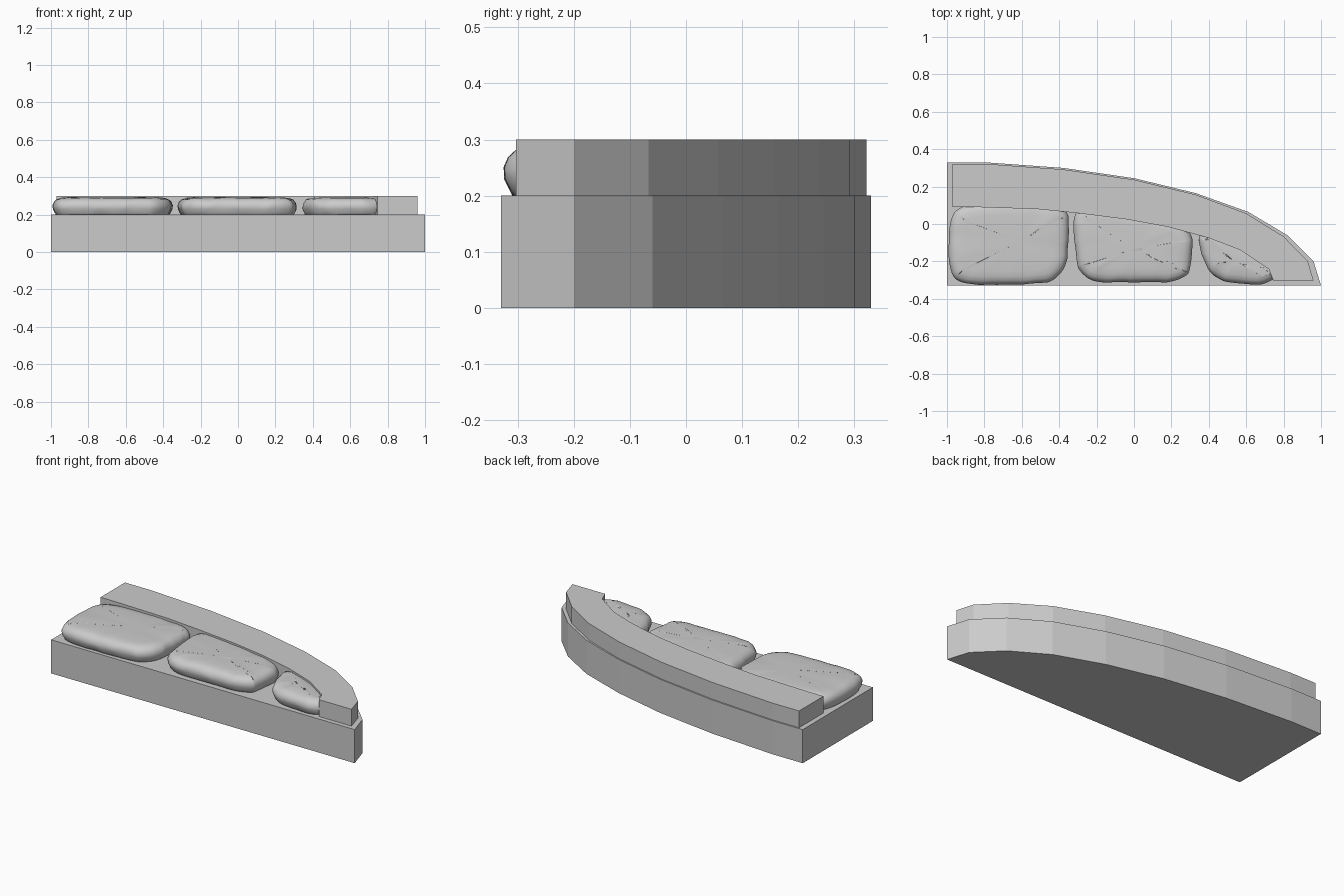
import bpy, bmesh, math
from mathutils import Vector, noise

cube = bpy.data.objects.get("Cube")
if cube:
    bpy.data.objects.remove(cube, do_unlink=True)

stone_grey = bpy.data.materials.new("stone_grey")
stone_grey.use_nodes = True
GREY = (0.6, 0.6, 0.6, 1)
stone_grey.diffuse_color = GREY
stone_grey.node_tree.nodes["Principled BSDF"].inputs["Base Color"].default_value = GREY


def finish(name, bm):
    bmesh.ops.recalc_face_normals(bm, faces=bm.faces)
    mesh = bpy.data.meshes.new(name)
    bm.to_mesh(mesh)
    bm.free()
    mesh.materials.append(stone_grey)
    obj = bpy.data.objects.new(name, mesh)
    bpy.context.collection.objects.link(obj)
    return obj


def slab(name, outline, bottom, top):
    """Extrude a flat outline between two heights."""
    bm = bmesh.new()
    face = bm.faces.new([bm.verts.new((x, y, bottom)) for x, y in outline])
    new = bmesh.ops.extrude_face_region(bm, geom=[face])["geom"]
    verts = [v for v in new if isinstance(v, bmesh.types.BMVert)]
    bmesh.ops.translate(bm, verts=verts, vec=(0, 0, top - bottom))
    return finish(name, bm)


def round_outline(points, passes=4):
    """Soften a polygon by repeated corner cutting."""
    pts = []
    count = len(points)
    # Extra points near each corner keep the long sides straight
    for i in range(count):
        a, b = Vector(points[i]), Vector(points[(i + 1) % count])
        step = min(0.07, (b - a).length / 3)
        d = (b - a).normalized() * step
        pts += [a + d, b - d]
    for _ in range(passes):
        pts = [p.lerp(q, t) for p, q in zip(pts, pts[1:] + pts[:1]) for t in (0.25, 0.75)]
    return pts


def stone(name, points):
    """Pillow-shaped stone lofted from shrinking outlines."""
    pts = round_outline(points)
    count = len(pts)
    centre = sum(pts, Vector((0, 0))) / count
    layers = [(0.022, 0.19), (0.012, 0.21), (0.002, 0.23), (0, 0.25), (0.008, 0.268),
              (0.022, 0.281), (0.045, 0.288), (0.075, 0.291)]
    bm = bmesh.new()
    rings = []
    for inset, z in layers:
        ring = []
        for i, p in enumerate(pts):
            t = (pts[(i + 1) % count] - pts[i - 1]).normalized()
            wobble = 0.006 * noise.noise(Vector((p.x * 9, p.y * 9, z * 14)))
            q = p + Vector((-t.y, t.x)) * (inset + abs(wobble))
            ring.append(bm.verts.new((q.x, q.y, z + wobble * 0.5)))
        rings.append(ring)
    # Gently uneven crown
    for scale in (0.5, 0.2):
        ring = []
        for v in rings[len(layers) - 1]:
            x = centre.x + (v.co.x - centre.x) * scale
            y = centre.y + (v.co.y - centre.y) * scale
            ring.append(bm.verts.new((x, y, 0.292 + 0.004 * noise.noise(Vector((x * 7, y * 7, 0))))))
        rings.append(ring)
    for low, high in zip(rings, rings[1:]):
        for i in range(count):
            j = (i + 1) % count
            bm.faces.new((low[i], low[j], high[j], high[i]))
    bm.faces.new(rings[0])
    bm.faces.new(rings[-1])
    obj = finish(name, bm)
    for poly in obj.data.polygons:
        poly.use_smooth = True
    return obj


# Base slab with a curved back
base_curve = [(-1, 0.33), (-0.8, 0.33), (-0.38, 0.3), (0, 0.245), (0.33, 0.165),
              (0.61, 0.065), (0.82, -0.06), (0.96, -0.2), (1, -0.33)]
slab("base", base_curve + [(-1, -0.33)], 0, 0.2)

# Raised curved rim along the back
rim_outer = [(-0.97, 0.322), (-0.8, 0.322), (-0.38, 0.292), (0, 0.237), (0.33, 0.157),
             (0.6, 0.057), (0.8, -0.067), (0.93, -0.2), (0.96, -0.303)]
rim_inner = [(0.745, -0.303), (0.72, -0.24), (0.57, -0.14), (0.4, -0.075), (0.18, -0.015),
             (-0.04, 0.025), (-0.3, 0.058), (-0.52, 0.08), (-0.86, 0.091), (-0.97, 0.092)]
slab("rim", rim_outer + rim_inner, 0.2, 0.3)

# Three cushion-like stones in the hollow
stone("stone_large", [(-0.995, -0.325), (-0.58, -0.328), (-0.365, -0.3), (-0.345, -0.05),
                      (-0.35, 0.11), (-0.65, 0.13), (-0.99, 0.1)])
stone("stone_middle", [(-0.285, -0.315), (0, -0.312), (0.28, -0.315), (0.31, -0.2),
                       (0.325, 0.0), (0, 0.08), (-0.33, 0.12), (-0.32, -0.13)])
stone("stone_small", [(0.325, 0.0), (0.36, -0.19), (0.43, -0.3), (0.56, -0.32),
                      (0.755, -0.33), (0.77, -0.22), (0.6, -0.08)])
